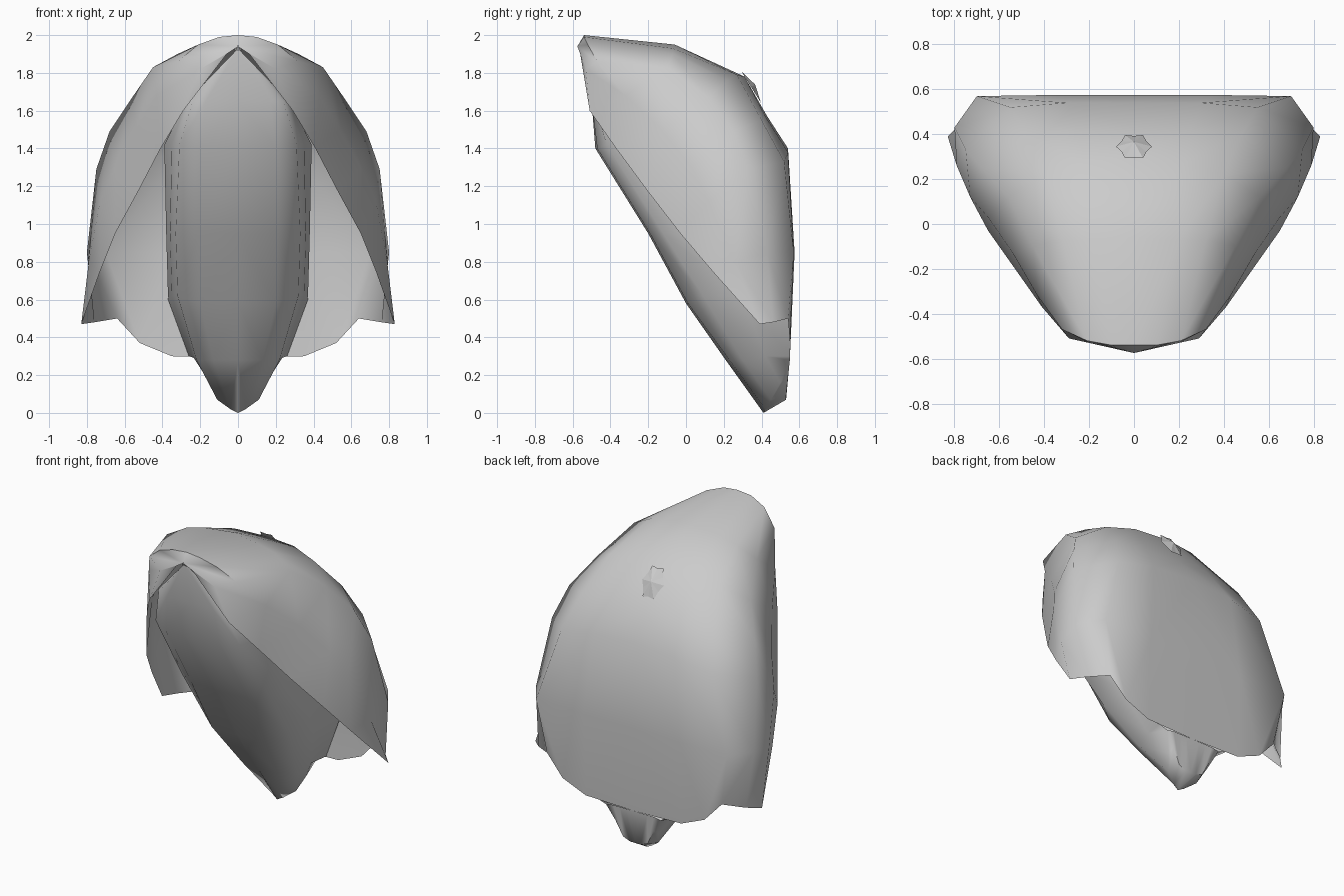
import bpy
import bmesh
import math
from mathutils import Matrix, Vector

cube = bpy.data.objects.get("Cube")
if cube:
    bpy.data.objects.remove(cube, do_unlink=True)

grey = bpy.data.materials.new("plain grey")
grey.use_nodes = True
colour = (0.6, 0.6, 0.6, 1)
grey.diffuse_color = colour
grey.node_tree.nodes["Principled BSDF"].inputs["Base Color"].default_value = colour


def finish(name, bm, smooth):
    """Turn a bmesh into a named object with the shared material."""
    mesh = bpy.data.meshes.new(name)
    bm.to_mesh(mesh)
    bm.free()
    mesh.materials.append(grey)
    obj = bpy.data.objects.new(name, mesh)
    bpy.context.collection.objects.link(obj)
    if smooth:
        bpy.ops.object.select_all(action="DESELECT")
        obj.select_set(True)
        bpy.context.view_layer.objects.active = obj
        bpy.ops.object.shade_smooth_by_angle(angle=math.radians(smooth))
    return obj


def loft_half(name, rows, outward):
    """Skin the rows of one half, mirror it across x and weld the seam."""
    bm = bmesh.new()
    for side in (1, -1):
        grid = [[bm.verts.new((side * x, y, z)) for x, y, z in row] for row in rows]
        for upper, lower in zip(grid, grid[1:]):
            for i in range(len(upper) - 1):
                bm.faces.new((upper[i], upper[i + 1], lower[i + 1], lower[i]))
    bmesh.ops.remove_doubles(bm, verts=bm.verts, dist=0.0005)
    bmesh.ops.recalc_face_normals(bm, faces=bm.faces)
    balance = sum(f.normal.dot(Vector(outward)) * f.calc_area() for f in bm.faces)
    if balance < 0:
        bmesh.ops.reverse_faces(bm, faces=bm.faces)
    return finish(name, bm, 60)


# Hood: rows run from the centre ridge round to the front edge
tip = (0, -.575, 1.94)
hood_rows = [
    [tip] * 6,
    [(0, -.54, 2), (.1, -.54, 1.99), (.21, -.52, 1.95), (.32, -.47, 1.86), (.2, -.53, 1.82), (.06, -.56, 1.9)],
    [(0, -.06, 1.95), (.2, -.07, 1.93), (.32, -.07, 1.9), (.45, -.1, 1.83), (.43, -.32, 1.68), (.29, -.51, 1.6)],
    [(0, .31, 1.78), (.22, .27, 1.79), (.4, .22, 1.76), (.56, .12, 1.67), (.54, -.13, 1.5), (.41, -.37, 1.4)],
    [(0, .43, 1.57), (.25, .42, 1.57), (.48, .4, 1.55), (.68, .25, 1.49), (.65, .03, 1.3), (.53, -.2, 1.17)],
    [(0, .54, 1.4), (.3, .54, 1.38), (.55, .52, 1.33), (.75, .33, 1.29), (.73, .12, 1.12), (.65, -.03, .95)],
    [(0, .575, .85), (.35, .575, .85), (.7, .57, .85), (.8, .43, .85), (.79, .26, .8), (.73, .14, .75)],
    [(0, .55, .29), (.35, .55, .3), (.52, .55, .37), (.64, .54, .5), (.76, .46, .48), (.83, .39, .47)],
]
loft_half("hood", hood_rows, (0, .7, .7))

# Front panel: centre line, rounded crest, then sides running back to the wall
top = (0, -.56, 1.93)
panel_rows = [
    [top] * 5,
    [(0, -.5, 1.65), (.17, -.5, 1.65), (.24, -.49, 1.65), (.28, -.44, 1.64), (.29, -.4, 1.62)],
    [(0, -.48, 1.4), (.2, -.47, 1.4), (.31, -.42, 1.42), (.35, -.28, 1.42), (.39, -.12, 1.42)],
    [(0, -.2, .95), (.21, -.19, .95), (.33, -.12, .95), (.36, .05, .95), (.38, .28, .95)],
    [(0, 0, .58), (.2, .01, .58), (.32, .09, .62), (.35, .3, .62), (.37, .55, .6)],
    [(0, .21, .28), (.13, .23, .28), (.22, .3, .28), (.24, .42, .3), (.26, .55, .3)],
    [(0, .41, 0), (.04, .42, .02), (.11, .45, .07), (.15, .5, .16), (.2, .55, .28)],
    [(0, .53, .07), (.04, .53, .07), (.09, .53, .09), (.14, .54, .19), (.2, .55, .28)],
    [(0, .55, .29), (.05, .55, .29), (.1, .55, .29), (.15, .55, .29), (.2, .55, .28)],
]
loft_half("front_panel", panel_rows, (0, -.8, -.4))


def star_stud(name, place, tilt, radius, height, stretch):
    """Small faceted stud with a notched rim."""
    bm = bmesh.new()
    peak = bm.verts.new((0, 0, height))
    rim = []
    for i in range(12):
        a = math.tau * i / 12
        reach = radius * (.8 if i % 2 else 1)
        rim.append(bm.verts.new((reach * math.cos(a), stretch * reach * math.sin(a), 0)))
    for a, b in zip(rim, rim[1:] + rim[:1]):
        bm.faces.new((peak, a, b))
    bm.faces.new(rim[::-1])
    bm.transform(Matrix.Translation(place) @ Matrix.Rotation(tilt, 4, "X"))
    return finish(name, bm, 0)


# Studs on the back of the crown and at the front tip
star_stud("crown_stud", (0, .345, 1.725), math.radians(-58), .08, .025, 1.4)
star_stud("tip_stud", (0, -.555, 1.94), math.radians(80), .03, .02, 1)
